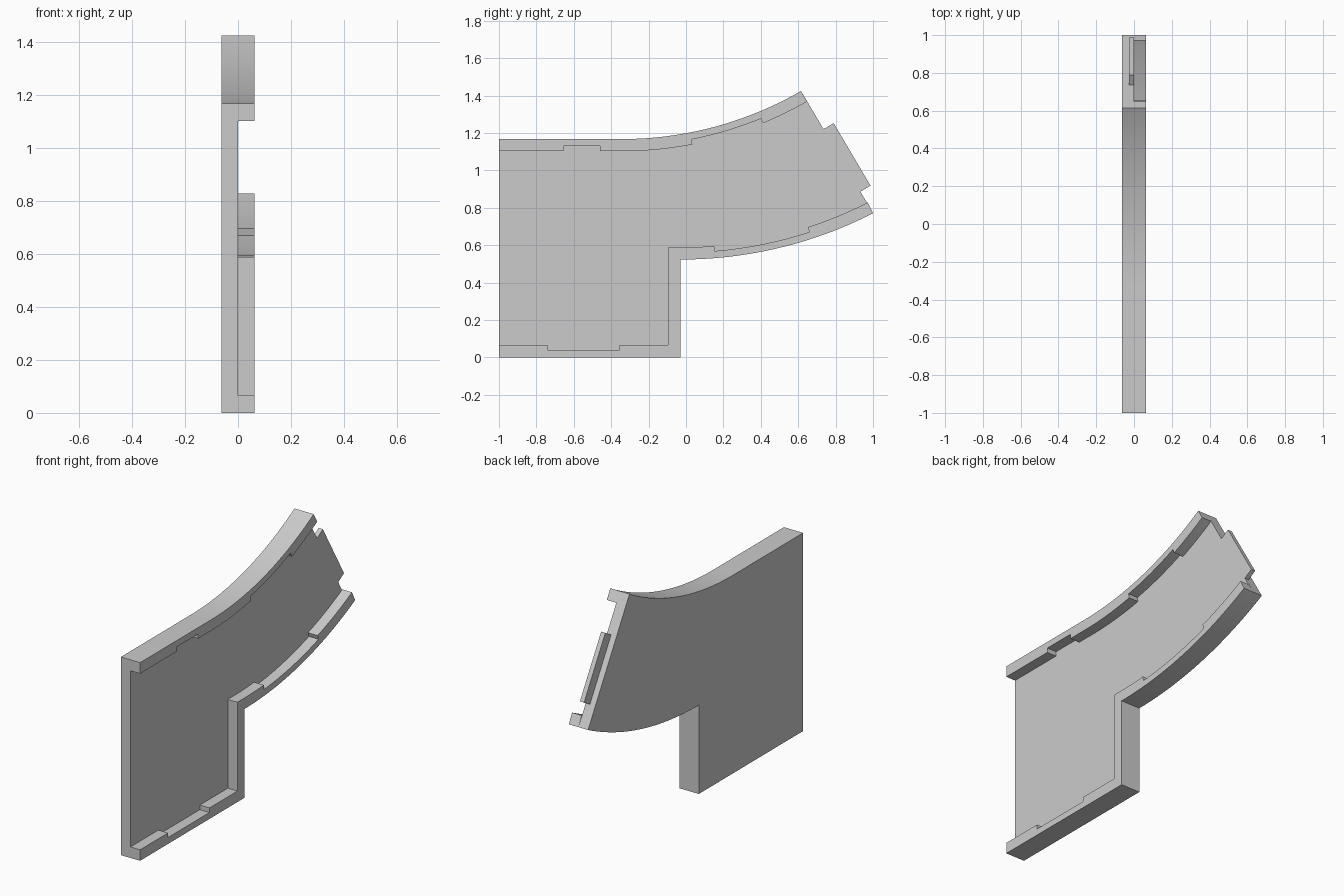
import bpy, bmesh
from math import sin, cos, radians
from mathutils import Vector

cube = bpy.data.objects.get("Cube")
if cube:
    bpy.data.objects.remove(cube)

grey = bpy.data.materials.new("light grey")
grey.use_nodes = True
colour = (0.6, 0.6, 0.6, 1)
grey.diffuse_color = colour
grey.node_tree.nodes["Principled BSDF"].inputs["Base Color"].default_value = colour

HALF = 0.0625      # half of the total thickness
RIM = 0.065        # full rim width
THIN = 0.038       # rim width inside the shallow notches
TOP = (-0.345, 3.087, 1.92)    # arc centre y, z and radius
LOW = (-0.03, 2.793, 2.27)
TOP_END, LOW_END = 30, 27


def arc(circle, offset, a0, a1, steps=12):
    """Points below the circle centre, angles measured from straight down."""
    cy, cz, r = circle
    angles = [radians(a0 + (a1 - a0) * i / steps) for i in range(steps + 1)]
    return [(cy + (r + offset) * sin(a), cz - (r + offset) * cos(a)) for a in angles]


def slab(name, outline, x0, x1):
    """Extrude a side outline (y, z) from x0 to x1."""
    bm = bmesh.new()
    face = bm.faces.new([bm.verts.new((x0, y, z)) for y, z in outline])
    grown = bmesh.ops.extrude_face_region(bm, geom=[face])["geom"]
    bmesh.ops.translate(bm, vec=(x1 - x0, 0, 0),
                        verts=[v for v in grown if isinstance(v, bmesh.types.BMVert)])
    bmesh.ops.recalc_face_normals(bm, faces=bm.faces)
    mesh = bpy.data.meshes.new(name)
    bm.to_mesh(mesh)
    bm.free()
    mesh.materials.append(grey)
    obj = bpy.data.objects.new(name, mesh)
    bpy.context.collection.objects.link(obj)
    bpy.ops.object.select_all(action='DESELECT')
    obj.select_set(True)
    bpy.context.view_layer.objects.active = obj
    bpy.ops.object.shade_smooth_by_angle(angle=radians(20))
    return obj


top_z = TOP[1] - TOP[2]
low_z = LOW[1] - LOW[2]
wall_y = LOW[0]
top_curve = arc(TOP, 0, 0, TOP_END, 32)
low_curve = arc(LOW, 0, 0, LOW_END, 32)

# Main side plate
slab("side_plate",
     [(-1, 0), (wall_y, 0)] + low_curve + top_curve[::-1] + [(-1, top_z)],
     -HALF, 0)

# Upper rim with two shallow notches
upper_inner = [(-1, top_z - RIM), (-0.655, top_z - RIM), (-0.655, top_z - THIN),
               (-0.46, top_z - THIN), (-0.46, top_z - RIM)]
upper_inner += arc(TOP, RIM, 0, 11) + arc(TOP, THIN, 11, 22.4) + arc(TOP, RIM, 22.4, TOP_END)
slab("upper_rim", upper_inner + top_curve[::-1] + [(-1, top_z)], 0, HALF)

# Lower rim: floor, upright wall and curved underside
lower_inner = [(-1, RIM), (-0.74, RIM), (-0.74, THIN), (-0.355, THIN), (-0.355, RIM),
               (wall_y - RIM, RIM), (wall_y - RIM, low_z + RIM)]
lower_inner += (arc(LOW, -RIM, 0, 4.7) + arc(LOW, -THIN, 4.7, 18)
                + arc(LOW, -RIM, 18, LOW_END))
slab("lower_rim", [(-1, 0), (wall_y, 0)] + low_curve + lower_inner[::-1], 0, HALF)

# Joining tab on the slanted end, flush with the inner face
upper, lower = Vector(top_curve[-1]), Vector(low_curve[-1])
along = (lower - upper).normalized()
out = Vector((-along.y, along.x)) * 0.063
start, end = upper + along * 0.237, upper + along * 0.625
slab("end_tab", [start - out * 0.1, start + out, end + out, end - out * 0.1], -0.027, 0)
